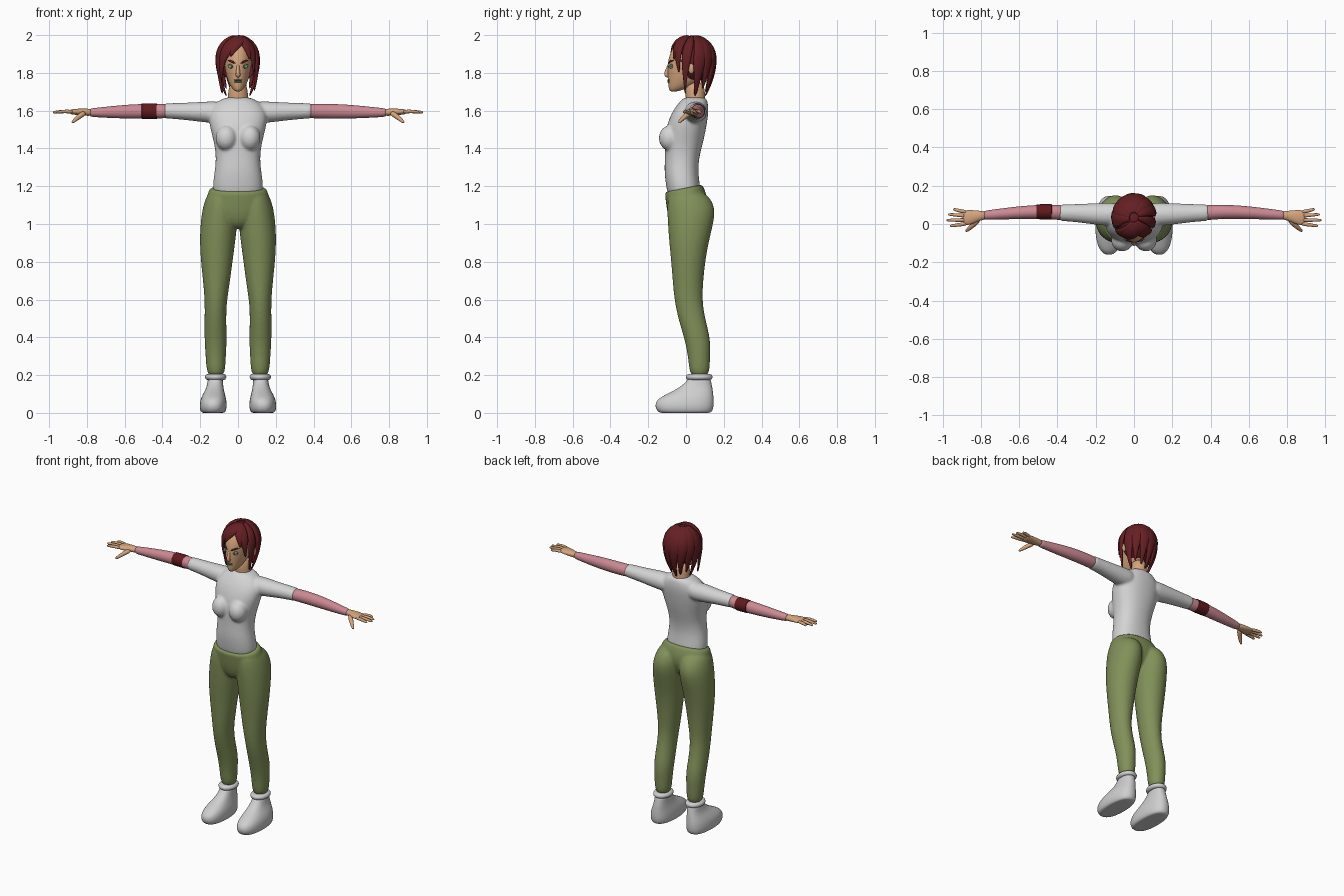
import bpy, bmesh
from math import sin, cos, pi, radians, sqrt, copysign
from mathutils import Vector, Matrix

cube = bpy.data.objects.get("Cube")
if cube:
    bpy.data.objects.remove(cube, do_unlink=True)


def material(name, r, g, b):
    m = bpy.data.materials.new(name)
    m.use_nodes = True
    m.diffuse_color = (r, g, b, 1)
    m.node_tree.nodes["Principled BSDF"].inputs["Base Color"].default_value = (r, g, b, 1)
    return m


WHITE = material("white cloth", .66, .66, .66)
SHOE = material("white shoe", .62, .62, .62)
GREEN = material("olive trousers", .22, .28, .10)
PINK = material("pink sleeve", .60, .25, .29)
SKIN = material("skin", .66, .37, .20)
HAIR = material("dark red hair", .13, .014, .017)
BAND = material("dark red band", .12, .010, .012)
LIP = material("green makeup", .13, .20, .09)
EYE = material("eye white", .60, .62, .55)
IRIS = material("dark green iris", .02, .09, .04)


# Helpers: every ring is a centre with two half axes
def loft(bm, rings, n=16, p=1.0):
    k = 1 / (2 / 3 + cos(2 * pi / n) / 3)   # offsets the subdivision shrink
    loops = []
    for c, u, v in rings:
        loop = []
        for i in range(n):
            a = 2 * pi * i / n
            ca, sa = cos(a), sin(a)
            loop.append(bm.verts.new(c + u * k * copysign(abs(ca) ** p, ca)
                                     + v * k * copysign(abs(sa) ** p, sa)))
        loops.append(loop)
    for lo, hi in zip(loops, loops[1:]):
        for i in range(n):
            j = (i + 1) % n
            bm.faces.new((lo[i], lo[j], hi[j], hi[i]))
    bm.faces.new(loops[0][::-1])
    bm.faces.new(loops[-1])


def level(z, x0, x1, y0, y1, tilt=0):
    """Horizontal ring from its extents, optionally sloping up to the back."""
    cy, ry = (y0 + y1) / 2, (y1 - y0) / 2
    return (Vector(((x0 + x1) / 2, cy, z + tilt * cy)),
            Vector(((x1 - x0) / 2, 0, 0)), Vector((0, ry, tilt * ry)))


def centred(rows, tilt=0):
    return [level(z, -w, w, a, b, tilt) for z, w, a, b in rows]


def across(rows, s=1):
    """Rings along x: x, y, z, half depth, half height."""
    return [(Vector((s * x, y, z)), Vector((0, a, 0)), Vector((0, 0, b)))
            for x, y, z, a, b in rows]


def tube(bm, pts, radii, n=8):
    pts = [Vector(q) for q in pts]
    rings = []
    for i, q in enumerate(pts):
        t = (pts[min(i + 1, len(pts) - 1)] - pts[max(i - 1, 0)]).normalized()
        u = t.cross(Vector((0, 1, 0) if abs(t.z) > .8 else (0, 0, 1))).normalized()
        rings.append((q, u * radii[i], u.cross(t) * radii[i]))
    loft(bm, rings, n)


def ball(bm, centre, radii):
    m = Matrix.Translation(centre) @ Matrix.Diagonal((*radii, 1))
    bmesh.ops.create_uvsphere(bm, u_segments=20, v_segments=12, radius=1, matrix=m)


def finish(bm, name, mat, mirror=False, subdiv=2, blend=False):
    bmesh.ops.recalc_face_normals(bm, faces=bm.faces[:])
    me = bpy.data.meshes.new(name)
    for f in bm.faces:
        f.smooth = True
    bm.to_mesh(me)
    bm.free()
    me.materials.append(mat)
    ob = bpy.data.objects.new(name, me)
    bpy.context.collection.objects.link(ob)
    if mirror:
        ob.modifiers.new("mirror", 'MIRROR').use_mirror_merge = False
    if subdiv:
        sub = ob.modifiers.new("subdivision", 'SUBSURF')
        sub.levels = sub.render_levels = subdiv
    if blend:   # fuse overlapping shells into one skin
        rm = ob.modifiers.new("fuse", 'REMESH')
        rm.mode, rm.voxel_size, rm.use_smooth_shade = 'VOXEL', .008, True
        sm = ob.modifiers.new("relax", 'SMOOTH')
        sm.factor, sm.iterations = .5, 5
    return ob


# Shirt: torso, bust and upper sleeves
bm = bmesh.new()
loft(bm, centred([
    (1.12, .125, -.09, .075), (1.20, .135, -.105, .075), (1.28, .122, -.115, .062),
    (1.36, .114, -.11, .07), (1.45, .13, -.113, .095), (1.53, .153, -.10, .11),
    (1.60, .155, -.07, .12), (1.645, .115, -.035, .115), (1.675, .062, -.008, .105)]),
    20, .88)
for s in (1, -1):
    ball(bm, (s * .062, -.085, 1.455), (.058, .060, .068))
    loft(bm, across([(.06, .05, 1.59, .06, .055), (.14, .05, 1.592, .06, .058),
                     (.21, .053, 1.594, .055, .051), (.3, .057, 1.597, .047, .044),
                     (.38, .059, 1.599, .043, .04), (.395, .059, 1.599, .042, .039)], s))
finish(bm, "shirt", WHITE, blend=True)

# Trousers: pelvis and two legs
bm = bmesh.new()
loft(bm, centred([(.975, .03, -.05, .05), (1.03, .11, -.088, .1), (1.1, .168, -.102, .115),
                  (1.16, .162, -.108, .1), (1.185, .15, -.112, .088),
                  (1.195, .145, -.11, .085)], .2), 20, .9)
for s in (1, -1):
    loft(bm, [level(z, s * a, s * b, c, d) for z, a, b, c, d in [
        (.18, .07, .163, .02, .125), (.28, .066, .17, .014, .126),
        (.38, .059, .177, -.004, .132), (.48, .063, .177, -.036, .106),
        (.58, .061, .175, -.059, .086), (.68, .045, .183, -.069, .089),
        (.8, .029, .196, -.078, .101), (.9, .016, .202, -.088, .119),
        (.99, .005, .199, -.095, .141), (1.07, .002, .19, -.099, .156),
        (1.13, .004, .174, -.097, .135), (1.18, .012, .15, -.085, .085)]])
finish(bm, "trousers", GREEN, blend=True)

# Shoes and sock cuffs
bm = bmesh.new()
loft(bm, [level(*r) for r in [
    (0, .09, .175, -.12, .11), (0, .068, .195, -.145, .135), (.03, .059, .204, -.164, .146),
    (.07, .062, .199, -.157, .146), (.10, .07, .185, -.10, .143),
    (.13, .077, .168, -.04, .14), (.165, .08, .16, .004, .132),
    (.185, .08, .16, .008, .13)]], 18, .85)
finish(bm, "shoes", SHOE, mirror=True)
bm = bmesh.new()
loft(bm, [level(z, .118 - w, .118 + w, .07 - w - .014, .07 + w + .014)
          for z, w in [(.172, .04), (.178, .053), (.19, .058), (.202, .053), (.208, .04)]])
finish(bm, "sock_cuffs", SHOE, mirror=True)

# Forearm sleeves and the band on the right arm
bm = bmesh.new()
loft(bm, across([(.37, .059, 1.598, .038, .036), (.39, .06, 1.598, .039, .038),
                 (.46, .064, 1.597, .037, .039), (.55, .062, 1.596, .035, .038),
                 (.65, .056, 1.593, .031, .033), (.76, .047, 1.59, .025, .024),
                 (.79, .045, 1.59, .023, .021)]))
finish(bm, "forearm_sleeves", PINK, mirror=True)
bm = bmesh.new()
loft(bm, across([(x, .064, 1.597, r, r + .002) for x, r in
                 [(.428, .03), (.43, .04), (.433, .04), (.507, .039),
                  (.51, .039), (.512, .03)]], -1))
finish(bm, "arm_band", BAND)

# Hands with fingers and thumb
bm = bmesh.new()
loft(bm, across([(.77, .045, 1.59, .021, .018), (.8, .044, 1.592, .024, .019),
                 (.835, .038, 1.593, .034, .018), (.87, .033, 1.594, .04, .015),
                 (.895, .032, 1.594, .036, .011)]), 14)
for y, tip_x, tip_y in [(.062, .945, .077), (.042, .972, .05), (.021, .98, .02), (.002, .962, -.01)]:
    tube(bm, [(.87, y, 1.594), (.915, (y + tip_y) / 2, 1.597), (tip_x - .006, tip_y, 1.592),
              (tip_x, tip_y, 1.591)], (.01, .0095, .007, .004))
tube(bm, [(.81, .025, 1.59), (.84, -.005, 1.57), (.872, -.033, 1.543), (.88, -.038, 1.536)],
     (.016, .013, .009, .004))
finish(bm, "hands", SKIN, mirror=True)

# Neck, head and nose
bm = bmesh.new()
loft(bm, centred([(1.6, .06, -.005, .105), (1.66, .054, .002, .1), (1.76, .048, -.01, .1)]))
finish(bm, "neck", SKIN)
bm = bmesh.new()
loft(bm, centred([
    (1.70, .014, -.085, -.05), (1.722, .036, -.093, .02), (1.76, .054, -.095, .08),
    (1.80, .065, -.097, .11), (1.85, .073, -.097, .125), (1.90, .074, -.086, .125),
    (1.95, .06, -.06, .1), (1.975, .03, -.02, .06)]), 20)
finish(bm, "head", SKIN)
bm = bmesh.new()
tube(bm, [(0, -.089, 1.85), (0, -.096, 1.825), (0, -.106, 1.797), (0, -.1, 1.785),
          (0, -.088, 1.78)], (.006, .008, .012, .013, .006), 10)
finish(bm, "nose", SKIN)

# Ears, eyes, brows and lips
for name, mat, centre, radii in [
        ("ears", SKIN, (.1, .028, 1.822), (.011, .016, .027)),
        ("eyelids", LIP, (.034, -.078, 1.838), (.021, .009, .009)),
        ("eyes", EYE, (.034, -.079, 1.832), (.017, .011, .0085)),
        ("irises", IRIS, (.034, -.087, 1.832), (.007, .005, .007))]:
    bm = bmesh.new()
    ball(bm, centre, radii)
    finish(bm, name, mat, mirror=True, subdiv=0)
bm = bmesh.new()
tube(bm, [(.013, -.093, 1.849), (.034, -.086, 1.862), (.056, -.062, 1.868)], (.004, .006, .003))
finish(bm, "eyebrows", HAIR, mirror=True)
bm = bmesh.new()
for z in (1.762, 1.753):
    ball(bm, (0, -.088, z), (.022, .011, .006))
finish(bm, "lips", LIP, subdiv=0)

# Hair cap with an opening for the face
CROWN = Vector((0, .033, 1.87))
bm = bmesh.new()
ball(bm, CROWN, (.103, .112, .12))
bmesh.ops.delete(bm, context='FACES', geom=[
    f for f in bm.faces if f.calc_center_median().y < .01 and f.calc_center_median().z < 1.89])
finish(bm, "hair_cap", HAIR, subdiv=0)


# Hair locks running from the crown down over the skull
def lock(bm, a0, a1, z_end, half_width, tuck=11):
    rings, steps, top = [], 9, 1.993
    for i in range(steps + 1):
        s = max(i / steps, .04)
        a = radians(a0 + (a1 - a0) * s)
        z = top - (top - z_end) * s * s
        dz = z - CROWN.z
        r = sqrt(max(0, 1 - (dz / .125) ** 2)) if dz > 0 else 1 - tuck * dz * dz
        out = Vector((sin(a), cos(a), 0))
        c = Vector((CROWN.x + out.x * r * .107, CROWN.y + out.y * r * .117, z))
        normal = (out * r + Vector((0, 0, max(dz, 0) / .125))).normalized()
        w = half_width * min(1, .25 + 1.8 * s) * min(1, .12 + 2.4 * (1 - s))
        rings.append((c, Vector((out.y, -out.x, 0)) * w, normal * min(.015, .3 * w + .004)))
    loft(bm, rings, 6)


bm = bmesh.new()
for i, a in enumerate(range(-78, 79, 26)):
    lock(bm, a - 22, a, 1.672 + .02 * (abs(i - 3) % 3), .037)
for a0, a1, z_end, w in [(95, 112, 1.70, .027), (265, 248, 1.685, .03),
                         (140, 128, 1.80, .026), (152, 145, 1.87, .03),
                         (160, 202, 1.885, .036), (172, 228, 1.84, .034),
                         (195, 242, 1.76, .032)]:
    lock(bm, a0, a1, z_end, w, 5)
finish(bm, "hair_locks", HAIR, subdiv=1)
